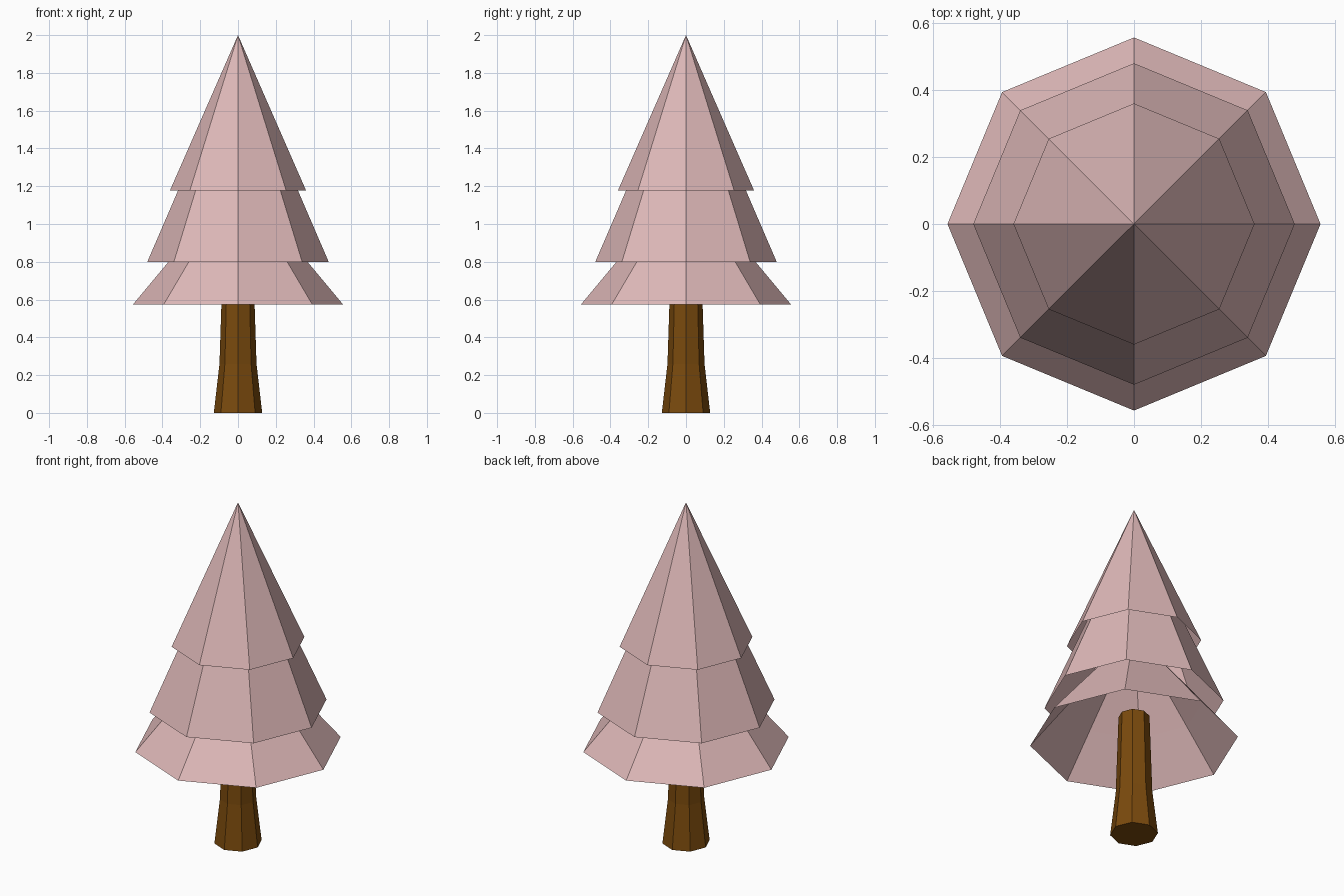
import bpy
import math

if "Cube" in bpy.data.objects:
    bpy.data.objects.remove(bpy.data.objects["Cube"])

SIDES = 8


def material(name, rgb):
    m = bpy.data.materials.new(name)
    m.diffuse_color = (*rgb, 1.0)
    m.use_nodes = True
    m.node_tree.nodes["Principled BSDF"].inputs["Base Color"].default_value = m.diffuse_color
    return m


def lathe(name, profile, mat, cap_bottom=False, cap_top=False):
    """Eight-sided flat-faced part from (radius, z) points, bottom to top."""
    verts, faces, rings = [], [], []
    for r, z in profile:
        start = len(verts)
        if r == 0:  # pointed tip
            verts.append((0, 0, z))
            rings.append([start] * SIDES)
            continue
        for i in range(SIDES):
            a = 2 * math.pi * i / SIDES
            verts.append((r * math.cos(a), r * math.sin(a), z))
        rings.append(list(range(start, start + SIDES)))
    for low, high in zip(rings, rings[1:]):
        for i in range(SIDES):
            j = (i + 1) % SIDES
            if high[i] == high[j]:
                faces.append((low[i], low[j], high[i]))
            else:
                faces.append((low[i], low[j], high[j], high[i]))
    if cap_bottom:
        faces.append(tuple(reversed(rings[0])))
    if cap_top:
        faces.append(tuple(rings[-1]))
    mesh = bpy.data.meshes.new(name)
    mesh.from_pydata(verts, [], faces)
    mesh.materials.append(mat)
    mesh.update()
    obj = bpy.data.objects.new(name, mesh)
    bpy.context.collection.objects.link(obj)
    return obj


pink = material("pale_pink", (0.73, 0.48, 0.48))
brown = material("bark_brown", (0.195, 0.068, 0.004))

# Trunk, flared at the foot
lathe("trunk", [(0.128, 0), (0.098, 0.26), (0.083, 0.725)], brown,
      cap_bottom=True, cap_top=True)

# Foliage: open shells, each running up inside the one above
lathe("lower_foliage", [(0.557, 0.573), (0.368, 0.80), (0.20, 1.0)], pink)
lathe("middle_foliage", [(0.48, 0.80), (0.317, 1.178), (0.245, 1.345)], pink)
lathe("top_foliage", [(0.36, 1.178), (0, 2.0)], pink)
